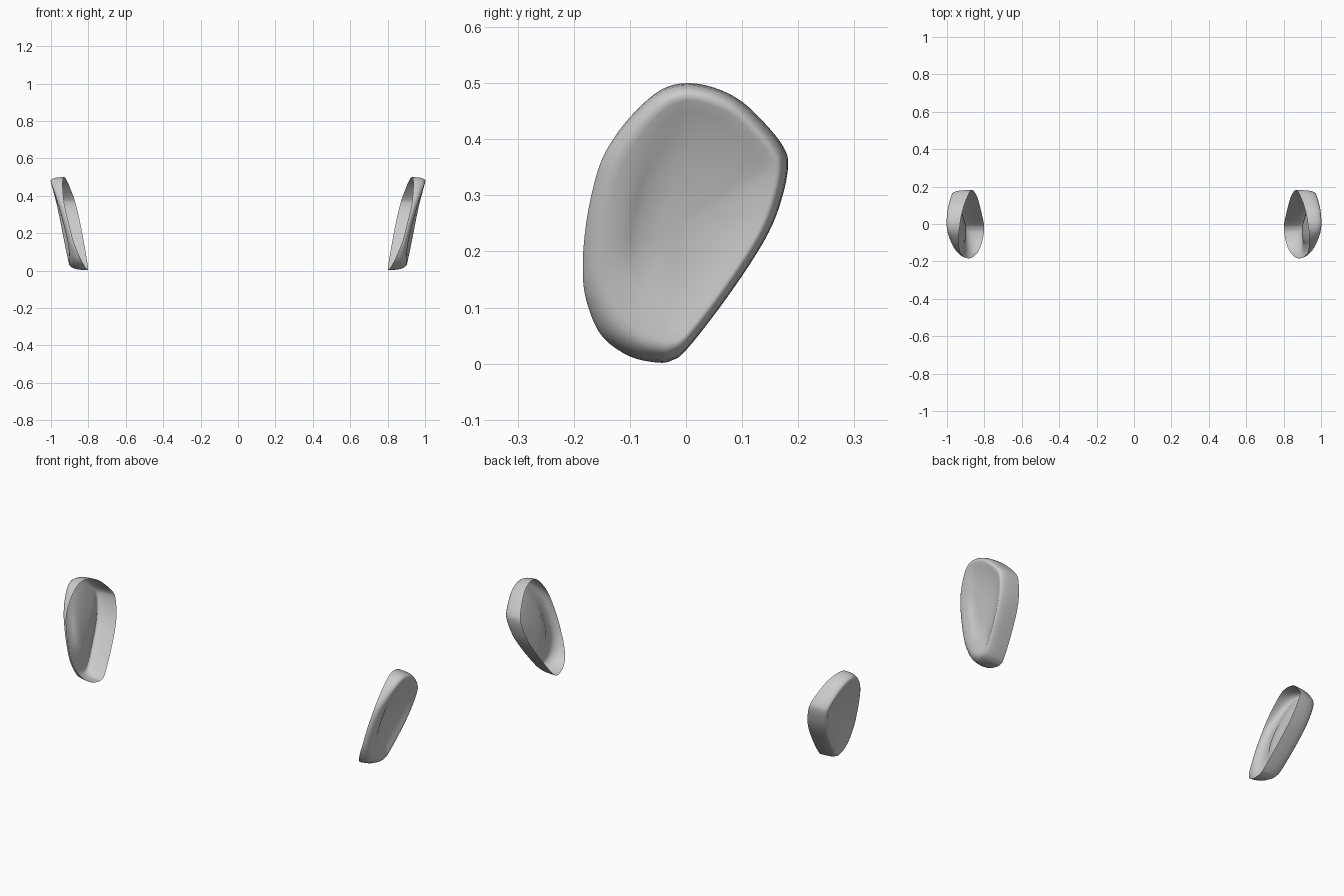
import bpy, bmesh
from mathutils import Vector

if "Cube" in bpy.data.objects:
    bpy.data.objects.remove(bpy.data.objects["Cube"])

# Side outline of the open rim (y, z), clockwise from the top
OUTLINE = [(0, .5), (.05, .492), (.1, .467), (.15, .418), (.176, .382), (.182, .355),
           (.175, .31), (.155, .25), (.12, .187), (.06, .1), (0, .024), (-.025, .006),
           (-.05, .002), (-.1, .013), (-.148, .047), (-.174, .1), (-.184, .16),
           (-.178, .25), (-.157, .345), (-.13, .4), (-.09, .45), (-.045, .488)]
CENTRE = Vector((-.01, .25))
# Wall section: (scale of outline, depth fraction from rim to outer face, dish fraction)
SECTION = [(1, 0, 0), (.995, .3, 0), (.985, .6, 0), (.965, .8, 0), (.94, .93, 0), (.91, .99, 0),
           (.875, 1, .06), (.8, 1, .25), (.65, 1, .55), (.45, 1, .8), (.22, 1, .95)]
DISH = .035


def smooth_loop(points, steps=4):
    pts = [Vector(p) for p in points]
    n, out = len(pts), []
    for i in range(n):
        a, b, c, d = (pts[(i + k) % n] for k in (-1, 0, 1, 2))
        for s in range(steps):
            t = s / steps
            out.append(.5 * (2 * b + (c - a) * t + (2 * a - 5 * b + 4 * c - d) * t * t
                             + (3 * b - a - 3 * c + d) * t ** 3))
    return out


def rim_x(p):
    # tilted opening whose front edge sweeps outwards
    front = max(0, min(1, -(p.x + .02) / .14))
    return .796 + .268 * p.y - .13 * p.x + .018 * front * min(1, p.y / .15)


def face_x(p):
    return .897 + .222 * p.y - (.9 if p.x < 0 else .2) * p.x ** 2


def build_shell(name, side):
    bm = bmesh.new()
    loop = smooth_loop(OUTLINE)
    rings = []
    for scale, depth, dish in SECTION:
        ring = []
        for p in loop:
            # broader rounding along the front edge
            front = max(0, min(1, -p.x / .16))
            widen = 1 + .8 * front * max(0, min(1, (scale - .5) / .3))
            q = CENTRE + (p - CENTRE) * (1 - (1 - scale) * widen)
            x = rim_x(p) * (1 - depth) + face_x(q) * depth - DISH * dish
            ring.append(bm.verts.new((side * x, q.x, q.y)))
        rings.append(ring)
    n = len(loop)
    for a, b in zip(rings, rings[1:]):
        for i in range(n):
            j = (i + 1) % n
            f = (a[i], a[j], b[j], b[i])
            bm.faces.new(f if side < 0 else f[::-1])
    hub = bm.verts.new((side * (face_x(CENTRE) - DISH), *CENTRE))
    for i in range(n):
        f = (rings[-1][i], rings[-1][(i + 1) % n], hub)
        bm.faces.new(f if side < 0 else f[::-1])
    for f in bm.faces:
        f.smooth = True
    mesh = bpy.data.meshes.new(name)
    bm.to_mesh(mesh)
    bm.free()
    bpy.context.collection.objects.link(bpy.data.objects.new(name, mesh))


# Pair of mirrored open cups
build_shell("right_cup_shell", 1)
build_shell("left_cup_shell", -1)
